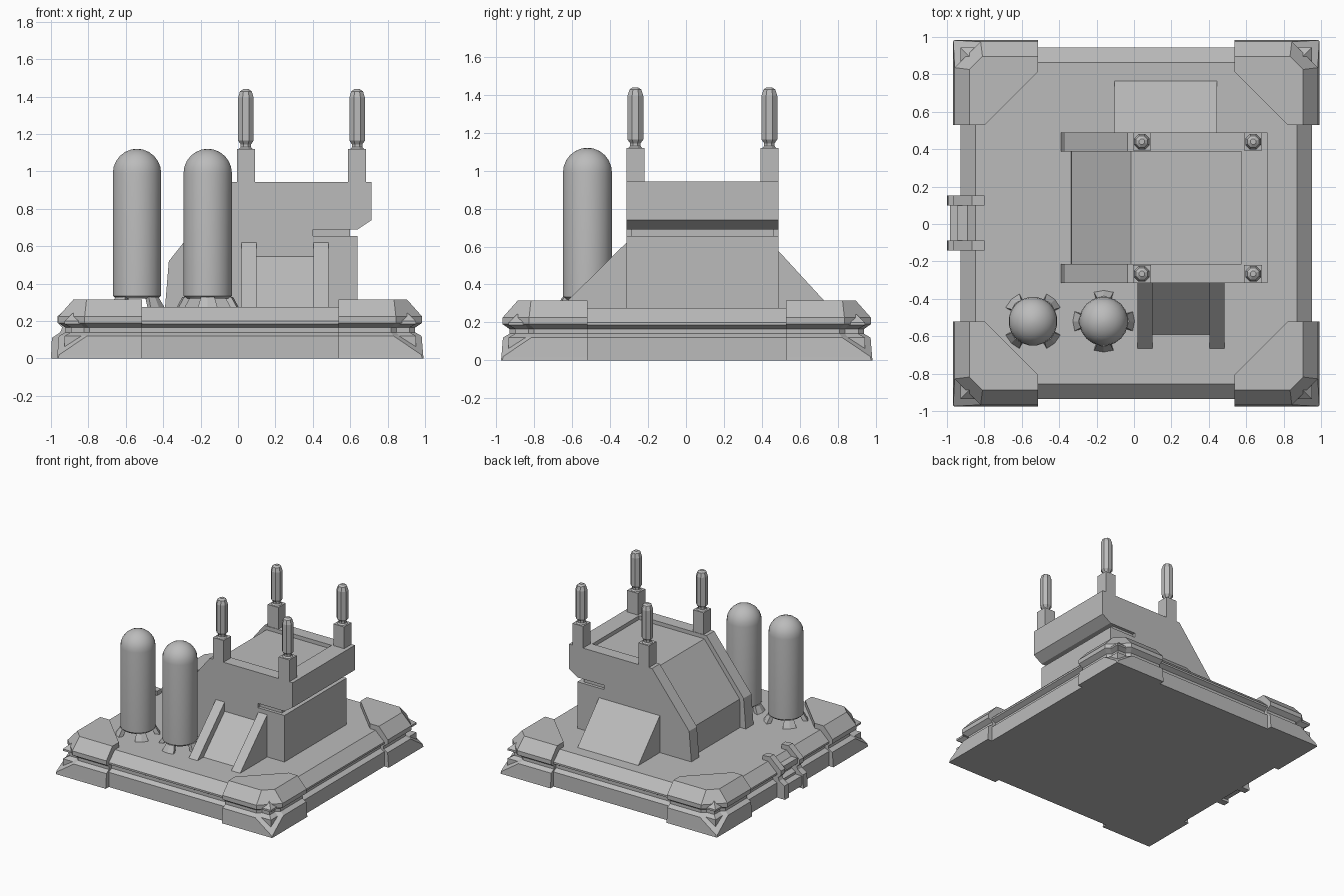
import bpy, bmesh, math
from mathutils import Matrix, Vector

if "Cube" in bpy.data.objects:
    bpy.data.objects.remove(bpy.data.objects["Cube"])

grey = bpy.data.materials.new("plain_grey")
grey.use_nodes = True
grey.diffuse_color = (0.5, 0.5, 0.5, 1)
grey.node_tree.nodes["Principled BSDF"].inputs["Base Color"].default_value = (0.5, 0.5, 0.5, 1)

CX, CY = 0.012, 0.004   # centre of the base plate
DECK = 0.275            # height of the deck


def finish(name, bm, smooth=False):
    bmesh.ops.recalc_face_normals(bm, faces=bm.faces)
    mesh = bpy.data.meshes.new(name)
    bm.to_mesh(mesh)
    bm.free()
    mesh.materials.append(grey)
    obj = bpy.data.objects.new(name, mesh)
    bpy.context.collection.objects.link(obj)
    if smooth:
        bpy.ops.object.select_all(action='DESELECT')
        obj.select_set(True)
        bpy.context.view_layer.objects.active = obj
        bpy.ops.object.shade_smooth_by_angle(angle=math.radians(35))
    return obj


def loft(name, rings, smooth=False):
    """Skin a stack of equal-length closed rings and cap both ends."""
    bm = bmesh.new()
    loops = [[bm.verts.new(p) for p in ring] for ring in rings]
    n = len(loops[0])
    for low, high in zip(loops, loops[1:]):
        for i in range(n):
            j = (i + 1) % n
            bm.faces.new((low[i], low[j], high[j], high[i]))
    bm.faces.new(loops[0])
    bm.faces.new(loops[-1])
    return finish(name, bm, smooth)


def box(name, x0, x1, y0, y1, z0, z1):
    return loft(name, [[(x0, y0, z), (x1, y0, z), (x1, y1, z), (x0, y1, z)] for z in (z0, z1)])


def extrude_y(name, outline, y0, y1):
    return loft(name, [[(x, y, z) for x, z in outline] for y in (y0, y1)])


def extrude_x(name, outline, x0, x1):
    return loft(name, [[(x, y, z) for y, z in outline] for x in (x0, x1)])


def turned(name, x, y, profile, sides, smooth):
    turn = [2 * math.pi * (i + 0.5) / sides for i in range(sides)]
    return loft(name, [[(x + r * math.cos(a), y + r * math.sin(a), z) for a in turn]
                       for r, z in profile], smooth)


# Base plate with a groove round its edge and a bevelled top
plate = [(0.94, 0), (0.94, 0.12), (0.905, 0.14), (0.905, 0.165),
         (0.94, 0.185), (0.94, 0.2), (0.86, DECK)]
loft("base_plate", [[(CX + sx * h, CY + sy * h, z) for sx, sy in
                     ((-1, -1), (1, -1), (1, 1), (-1, 1))] for h, z in plate])

# Four armoured corners: half width, chamfer, height
corner = [(0.98, 0.006, 0), (0.978, 0.01, 0.02), (0.97, 0.15, 0.12), (0.935, 0.13, 0.14),
          (0.935, 0.13, 0.165), (0.972, 0.14, 0.19), (0.972, 0.14, 0.225), (0.892, 0.07, 0.315)]
START, DIAG = 0.525, 0.81
for sx, side in ((-1, "right"), (1, "left")):
    for sy, end in ((-1, "front"), (1, "back")):
        rings = []
        for o, c, z in corner:
            outline = [(START, o), (o - c, o), (o, o - c), (o, START), (DIAG, START), (START, DIAG)]
            rings.append([(CX + sx * x, CY + sy * y, z) for x, y in outline])
        loft(f"corner_{end}_{side}", rings)

# Edge clamp on the right side: two brackets and a bar
bracket = [(-0.8, 0.1), (-0.8, 0.31), (-0.865, 0.315), (-0.965, 0.225), (-0.965, 0.19),
           (-0.94, 0.165), (-0.95, 0.14), (-0.995, 0.11), (-1.0, 0), (-0.85, 0)]
for i, y in enumerate((-0.115, 0.125)):
    extrude_y(f"clamp_bracket_{i + 1}", bracket, y - 0.027, y + 0.027)
box("clamp_lower_bar", -0.985, -0.9, -0.09, 0.1, 0.02, 0.1)
box("clamp_upper_bar", -0.945, -0.88, -0.09, 0.1, 0.19, 0.235)

# Building: two side walls, recessed middle, roof rim and lower rear wall
Y0, Y1, WALL = -0.315, 0.488, 0.1
wall = [(-0.39, DECK), (-0.37, 0.52), (-0.035, 0.943), (0.715, 0.943), (0.715, 0.74), (0.64, 0.69),
        (0.4, 0.69), (0.4, 0.655), (0.64, 0.655), (0.64, DECK)]
extrude_y("side_wall_front", wall, Y0, Y0 + WALL)
extrude_y("side_wall_back", wall, Y1 - WALL, Y1)
core = [(-0.34, DECK), (-0.335, 0.505), (-0.015, 0.912), (0.6, 0.912), (0.6, DECK)]
extrude_y("building_core", core, Y0 + WALL, Y1 - WALL)
rim = [(0.575, 0.69), (0.575, 0.943), (0.715, 0.943), (0.715, 0.74), (0.64, 0.69)]
extrude_y("roof_rim", rim, Y0 + WALL, Y1 - WALL)
box("lower_end_wall", 0.58, 0.64, Y0 + WALL, Y1 - WALL, DECK, 0.655)
box("groove_filler", 0.35, 0.6, Y0 + 0.025, Y1 - 0.025, 0.64, 0.7)

# Roof posts, each with a turned rod on top
rod = [(0.042, 1.118), (0.03, 1.13), (0.03, 1.145), (0.045, 1.165), (0.045, 1.395),
       (0.034, 1.428), (0.016, 1.44)]
for i, x in enumerate((0.042, 0.637)):
    for y, end in ((-0.267, "front"), (0.44, "back")):
        box(f"post_{end}_{i + 1}", x - 0.048, x + 0.048, y - 0.048, y + 0.048, 0.9, 1.12)
        turned(f"rod_{end}_{i + 1}", x, y, rod, 8, False)

# Sloping buttress with rails at the front, plain ramp at the back
rail = [(-0.3, DECK), (-0.665, DECK), (-0.315, 0.62), (-0.3, 0.62)]
for i, x in enumerate((0.02, 0.405)):
    extrude_x(f"buttress_rail_{i + 1}", rail, x, x + 0.08)
extrude_x("buttress_panel", [(-0.3, DECK), (-0.59, DECK), (-0.315, 0.545), (-0.3, 0.545)], 0.1, 0.405)
extrude_x("back_ramp", [(0.47, DECK), (0.765, DECK), (0.485, 0.58), (0.47, 0.58)], -0.105, 0.445)

# Domed tanks on four splayed feet
R = 0.131
tank = [(0.115, 0.32), (R, 0.335)] + [
    (R * math.cos(math.radians(a)), 0.99 + R * math.sin(math.radians(a)))
    for a in (0, 15, 30, 45, 60, 75, 86)]
for i, (x, twist) in enumerate(((-0.54, 45), (-0.162, 0))):
    y = -0.52
    turned(f"tank_{i + 1}", x, y, tank, 20, True)
    for k in range(4):
        spin = Matrix.Translation((x, y, 0)) @ Matrix.Rotation(math.radians(twist + 90 * k), 4, 'Z')
        rings = []
        for inner, outer, half, z in ((0.12, 0.165, 0.052, DECK), (0.09, 0.135, 0.036, 0.33)):
            pts = ((inner, -half * 0.8), (outer - 0.01, -half), (outer, 0),
                   (outer - 0.01, half), (inner, half * 0.8))
            rings.append([spin @ Vector((px, py, z)) for px, py in pts])
        loft(f"tank_{i + 1}_foot_{k + 1}", rings)
